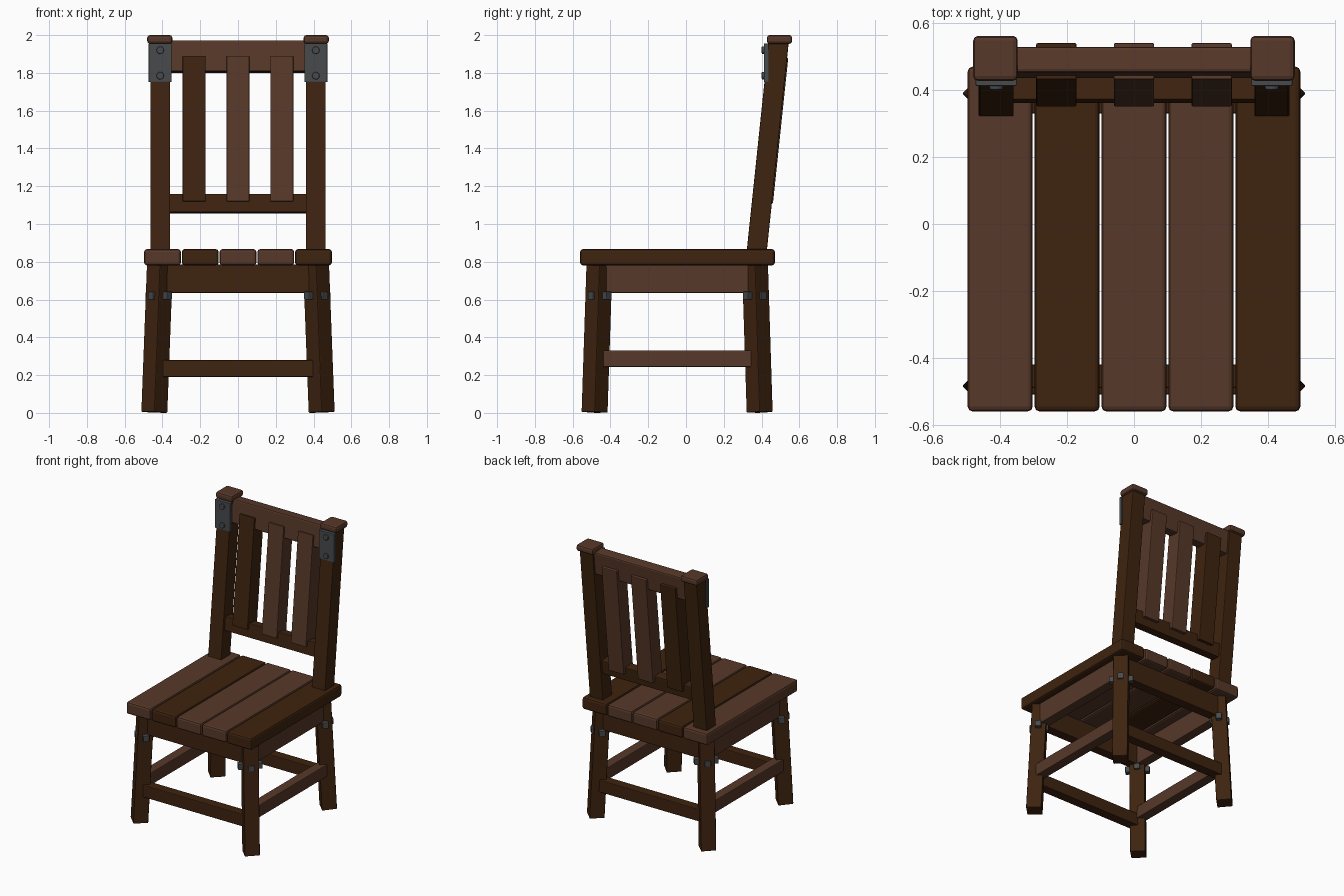
import bpy, bmesh, math
from mathutils import Matrix, Vector

if "Cube" in bpy.data.objects:
    bpy.data.objects.remove(bpy.data.objects["Cube"])


def material(name, hex_rgb):
    m = bpy.data.materials.new(name)
    lin = []
    for i in (0, 2, 4):
        c = int(hex_rgb[i:i + 2], 16) / 255
        lin.append(c / 12.92 if c < 0.04045 else ((c + 0.055) / 1.055) ** 2.4)
    m.diffuse_color = (*lin, 1)
    m.use_nodes = True
    m.node_tree.nodes["Principled BSDF"].inputs["Base Color"].default_value = m.diffuse_color
    return m


DARK = material("dark brown wood", "3e230f")
LIGHT = material("light brown wood", "573829")
METAL = material("dark grey metal", "484a4c")


def finish(name, bm, mat, bevel):
    me = bpy.data.meshes.new(name)
    bm.to_mesh(me)
    bm.free()
    me.materials.append(mat)
    ob = bpy.data.objects.new(name, me)
    bpy.context.collection.objects.link(ob)
    if bevel:
        b = ob.modifiers.new("bevel", 'BEVEL')
        b.width, b.segments = bevel, 2
        b.limit_method = 'ANGLE'
    return ob


def box(name, loc, dims, mat, rot=None, bevel=0.008):
    bm = bmesh.new()
    bmesh.ops.create_cube(bm, size=1, matrix=Matrix.Diagonal((*dims, 1)))
    ob = finish(name, bm, mat, bevel)
    ob.matrix_world = Matrix.Translation(loc) @ (rot or Matrix.Identity(4))
    return ob


# Seat planks
for i, mat in enumerate((LIGHT, DARK, LIGHT, LIGHT, DARK)):
    box(f"seat_plank_{i + 1}", (-0.4 + 0.2 * i, -0.045, 0.824), (0.194, 1.03, 0.086),
        mat, bevel=0.014)

# Splayed legs turned 45 degrees, with metal bolt blocks
Z45 = Matrix.Rotation(math.radians(45), 4, 'Z')
for side, sx in (("left", -1), ("right", 1)):
    for end, sy, yb, yt in (("front", -1, -0.484, -0.458), ("back", 1, 0.390, 0.365)):
        a, b = Vector((sx * 0.443, yb, 0.003)), Vector((sx * 0.413, yt, 0.79))
        d = b - a
        tilt = d.to_track_quat('Z', 'Y').to_matrix().to_4x4()
        tilt = Vector((0, 0, 1)).rotation_difference(d).to_matrix().to_4x4()
        box(f"{end}_{side}_leg", (a + b) / 2, (0.1, 0.1, d.length), DARK, tilt @ Z45, 0.005)
        c = a + d * (0.62 / 0.79)
        for n, (ux, uy, h) in enumerate(((1, 1, 0.012), (-1, 1, 0.03),
                                         (1, -1, 0.03), (-1, -1, 0.012))):
            u = Vector((sx * ux, sy * uy, 0)).normalized()
            rot = Matrix.Rotation(math.atan2(u.y, u.x), 4, 'Z')
            box(f"{end}_{side}_leg_bolt_{n + 1}", c + u * (0.04 + h / 2),
                (h + 0.02, 0.04, 0.042), METAL, rot, 0.004)

# Aprons under the seat and stretchers between the legs
for end, ya, ys in (("front", -0.455, -0.475), ("back", 0.365, 0.381)):
    box(f"{end}_apron", (0, ya, 0.71), (0.78, 0.07, 0.15), DARK, bevel=0.005)
    box(f"{end}_stretcher", (0, ys, 0.235), (0.82, 0.07, 0.088), DARK, bevel=0.005)
for side, sx in (("left", -1), ("right", 1)):
    box(f"{side}_apron", (sx * 0.413, -0.045, 0.71), (0.07, 0.78, 0.15), LIGHT, bevel=0.005)
    box(f"{side}_stretcher", (sx * 0.431, -0.045, 0.287), (0.07, 0.82, 0.088), LIGHT, bevel=0.005)

# Leaning back: everything follows one tilted centre line
SLOPE = 0.105
LEAN = Matrix.Rotation(-math.atan(SLOPE), 4, 'X')


def back_y(z):
    return 0.376 + SLOPE * (z - 0.87)


for side, sx in (("left", -1), ("right", 1)):
    box(f"{side}_back_post", (sx * 0.412, back_y(1.385), 1.385), (0.105, 0.106, 1.17),
        DARK, LEAN, 0.005)
    box(f"{side}_post_cap", (sx * 0.414, 0.495, 1.977), (0.133, 0.134, 0.046), LIGHT, bevel=0.014)
    # Metal plate with two round bolts
    box(f"{side}_post_plate", (sx * 0.412, 0.425, 1.853), (0.122, 0.025, 0.205), METAL, bevel=0.003)
    for n, z in enumerate((1.785, 1.92)):
        bm = bmesh.new()
        bmesh.ops.create_cone(bm, cap_ends=True, segments=12, radius1=0.02, radius2=0.02,
                              depth=0.03)
        ob = finish(f"{side}_plate_bolt_{n + 1}", bm, METAL, 0.004)
        ob.matrix_world = (Matrix.Translation((sx * 0.412, 0.416, z))
                           @ Matrix.Rotation(math.pi / 2, 4, 'X'))

box("top_back_rail", (0, back_y(1.886), 1.886), (0.76, 0.078, 0.168), LIGHT, LEAN, 0.01)
box("lower_back_rail", (0, back_y(1.108), 1.108), (0.76, 0.07, 0.098), DARK, LEAN, 0.005)

# Back slats
for i, mat in enumerate((DARK, LIGHT, LIGHT)):
    box(f"back_slat_{i + 1}", (-0.232 + 0.232 * i, back_y(1.5) + 0.004, 1.5),
        (0.121, 0.11, 0.775), mat, LEAN, 0.005)
